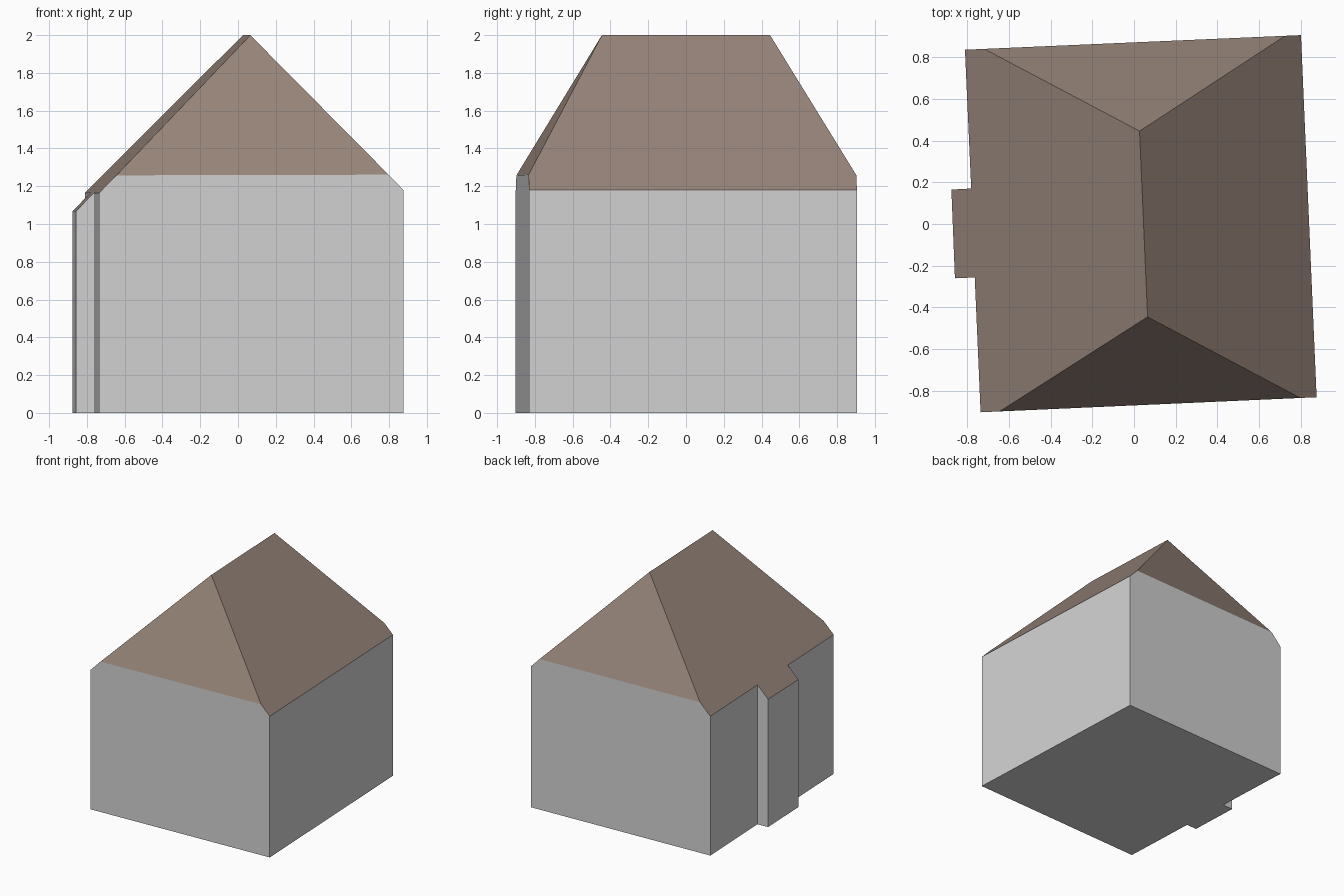
import bpy, bmesh, math
from mathutils import Vector

if "Cube" in bpy.data.objects:
    bpy.data.objects.remove(bpy.data.objects["Cube"])


def material(name, rgb):
    m = bpy.data.materials.new(name)
    m.diffuse_color = (*rgb, 1)
    m.use_nodes = True
    m.node_tree.nodes["Principled BSDF"].inputs["Base Color"].default_value = m.diffuse_color
    return m


# Footprint with the shallow projection on the left side
FOOTPRINT = [(-0.735, -0.902), (0.875, -0.83), (0.80, 0.905), (-0.81, 0.835),
             (-0.78, 0.17), (-0.875, 0.165), (-0.858, -0.26), (-0.763, -0.256)]
TURN = math.radians(2.48)           # the house is slightly turned on its plot
U = Vector((math.cos(TURN), math.sin(TURN), 0))    # across the ridge
V = Vector((-math.sin(TURN), math.cos(TURN), 0))   # along the ridge
RIDGE_FRONT = Vector((0.065, -0.445, 2))
RIDGE_BACK = Vector((0.026, 0.445, 2))

# Tall block of walls
bm = bmesh.new()
base = bm.faces.new([bm.verts.new((x, y, 0)) for x, y in FOOTPRINT])
top = bmesh.ops.extrude_face_region(bm, geom=[base], use_keep_orig=True)
bmesh.ops.translate(bm, vec=(0, 0, 3),
                    verts=[g for g in top["geom"] if isinstance(g, bmesh.types.BMVert)])

# Roof slopes: cut the block with each plane and close the cut
slopes = [(RIDGE_FRONT, -U, 1.02), (RIDGE_FRONT, U, 1.034),
          (RIDGE_FRONT, -V, 1.76), (RIDGE_BACK, V, 1.74)]
for point, outward, pitch in slopes:
    normal = (outward * pitch + Vector((0, 0, 1))).normalized()
    cut = bmesh.ops.bisect_plane(bm, geom=bm.verts[:] + bm.edges[:] + bm.faces[:],
                                 dist=1e-5, plane_co=point, plane_no=normal,
                                 clear_outer=True)
    rim = [g for g in cut["geom_cut"] if isinstance(g, bmesh.types.BMEdge)]
    bmesh.ops.edgeloop_fill(bm, edges=rim)
bmesh.ops.recalc_face_normals(bm, faces=bm.faces[:])

# Upward faces are roof, the rest is wall
for f in bm.faces:
    f.material_index = 1 if f.normal.z > 0.1 else 0

mesh = bpy.data.meshes.new("house_shell")
bm.to_mesh(mesh)
bm.free()
mesh.materials.append(material("wall grey", (0.65, 0.65, 0.65)))
mesh.materials.append(material("roof brown", (0.305, 0.231, 0.191)))
house = bpy.data.objects.new("house_shell", mesh)
bpy.context.collection.objects.link(house)
